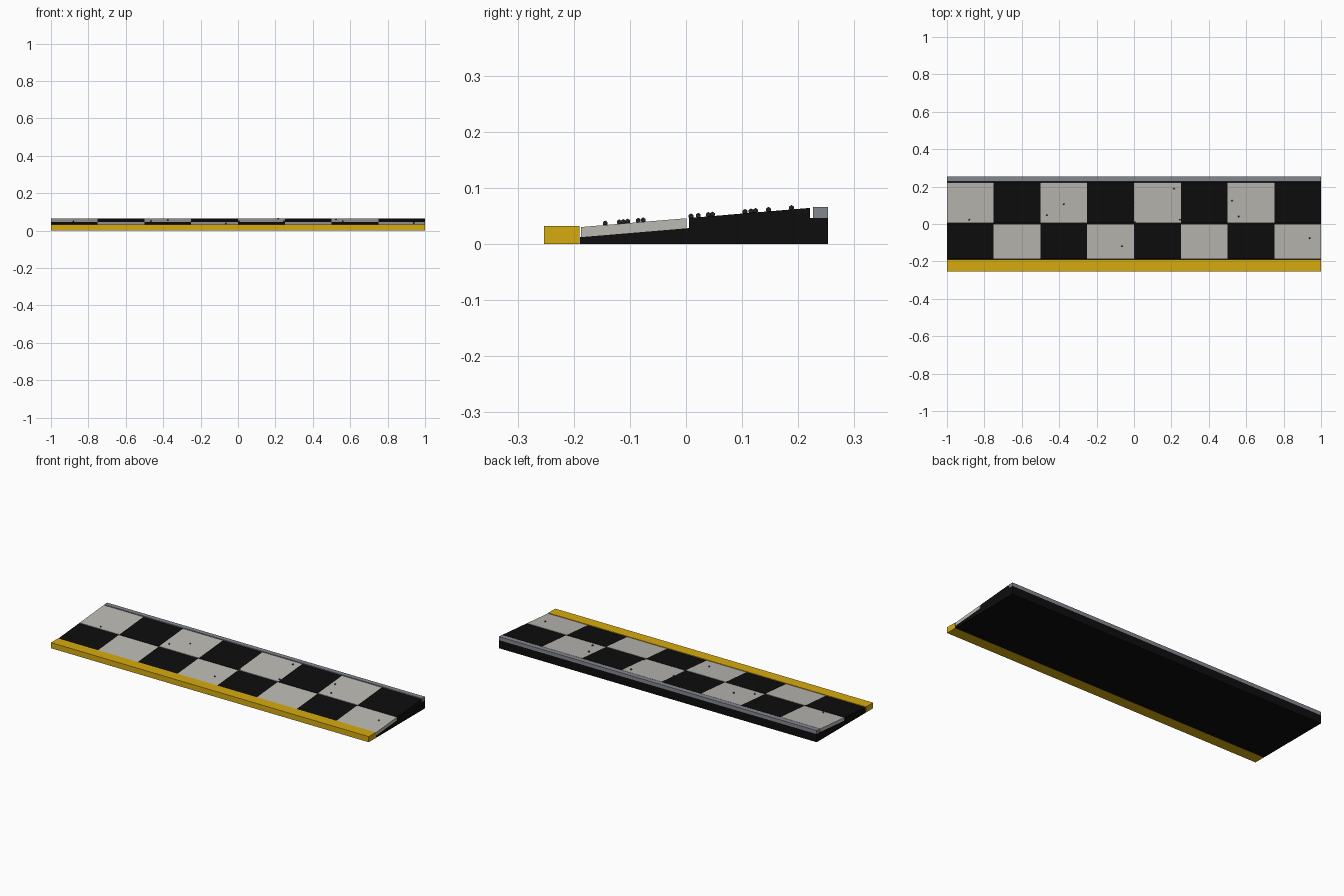
import bpy, bmesh

if "Cube" in bpy.data.objects:
    bpy.data.objects.remove(bpy.data.objects["Cube"])


def material(name, r, g, b):
    m = bpy.data.materials.new(name)
    m.diffuse_color = (r, g, b, 1)
    m.use_nodes = True
    m.node_tree.nodes["Principled BSDF"].inputs["Base Color"].default_value = m.diffuse_color
    return m


BLACK = material("black", 0.004, 0.004, 0.004)
WHITE = material("off_white", 0.50, 0.485, 0.45)
YELLOW = material("yellow", 0.68, 0.41, 0.005)
GREY = material("steel_grey", 0.23, 0.245, 0.28)
DARK = material("dark_grey", 0.05, 0.05, 0.055)


def add_object(name, bm, mat):
    bmesh.ops.recalc_face_normals(bm, faces=bm.faces)
    mesh = bpy.data.meshes.new(name)
    bm.to_mesh(mesh)
    bm.free()
    mesh.materials.append(mat)
    obj = bpy.data.objects.new(name, mesh)
    bpy.context.collection.objects.link(obj)
    return obj


def prism(name, profile, x0, x1, mat):
    """Extrude a (y, z) profile along x."""
    bm = bmesh.new()
    a = [bm.verts.new((x0, y, z)) for y, z in profile]
    b = [bm.verts.new((x1, y, z)) for y, z in profile]
    n = len(profile)
    bm.faces.new(a)
    bm.faces.new(b[::-1])
    for i in range(n):
        j = (i + 1) % n
        bm.faces.new((a[i], b[i], b[j], a[j]))
    return add_object(name, bm, mat)


def top(y):
    """Height of the sloping tile surface."""
    return 0.030 + (y + 0.188) * 0.0835


THICK = 0.018

# sloping base with a flat ledge at the back
prism("base_wedge", [(-0.189, 0), (0.253, 0), (0.253, 0.046), (0.22, 0.046),
                     (-0.189, top(-0.189) - THICK)], -1, 1, BLACK)

# front edge strip and rear rail
prism("front_strip", [(-0.253, 0), (-0.19, 0), (-0.19, 0.032), (-0.253, 0.032)],
      -1, 1, YELLOW)
prism("rear_rail", [(0.226, 0.046), (0.253, 0.046), (0.253, 0.066), (0.226, 0.066)],
      -1, 1, GREY)

# checkered tiles, two rows of eight
for row, (y0, y1) in enumerate([(-0.187, 0.001), (0.005, 0.221)]):
    for col in range(8):
        x0 = -1 + col * 0.25
        profile = [(y0, top(y0) - THICK), (y1, top(y1) - THICK),
                   (y1, top(y1)), (y0, top(y0))]
        prism(f"tile_{row}_{col}", profile, x0, x0 + 0.25,
              WHITE if (row + col) % 2 else BLACK)

# scattered grit on the tiles
GRIT = [(-0.88, 0.022), (-0.94, -0.085), (-0.54, 0.147), (-0.465, 0.047),
        (-0.375, 0.105), (-0.38, -0.104), (-0.064, -0.119), (-0.005, 0.116),
        (0.005, 0.009), (0.214, 0.188), (0.246, 0.022), (0.235, -0.112),
        (0.235, -0.144), (0.524, 0.124), (0.56, 0.040), (0.94, -0.076)]
for i, (x, y) in enumerate(GRIT):
    bm = bmesh.new()
    bmesh.ops.create_icosphere(bm, subdivisions=1, radius=0.005)
    bmesh.ops.translate(bm, verts=bm.verts, vec=(x, y, top(y) + 0.003))
    add_object(f"grit_{i}", bm, DARK)
